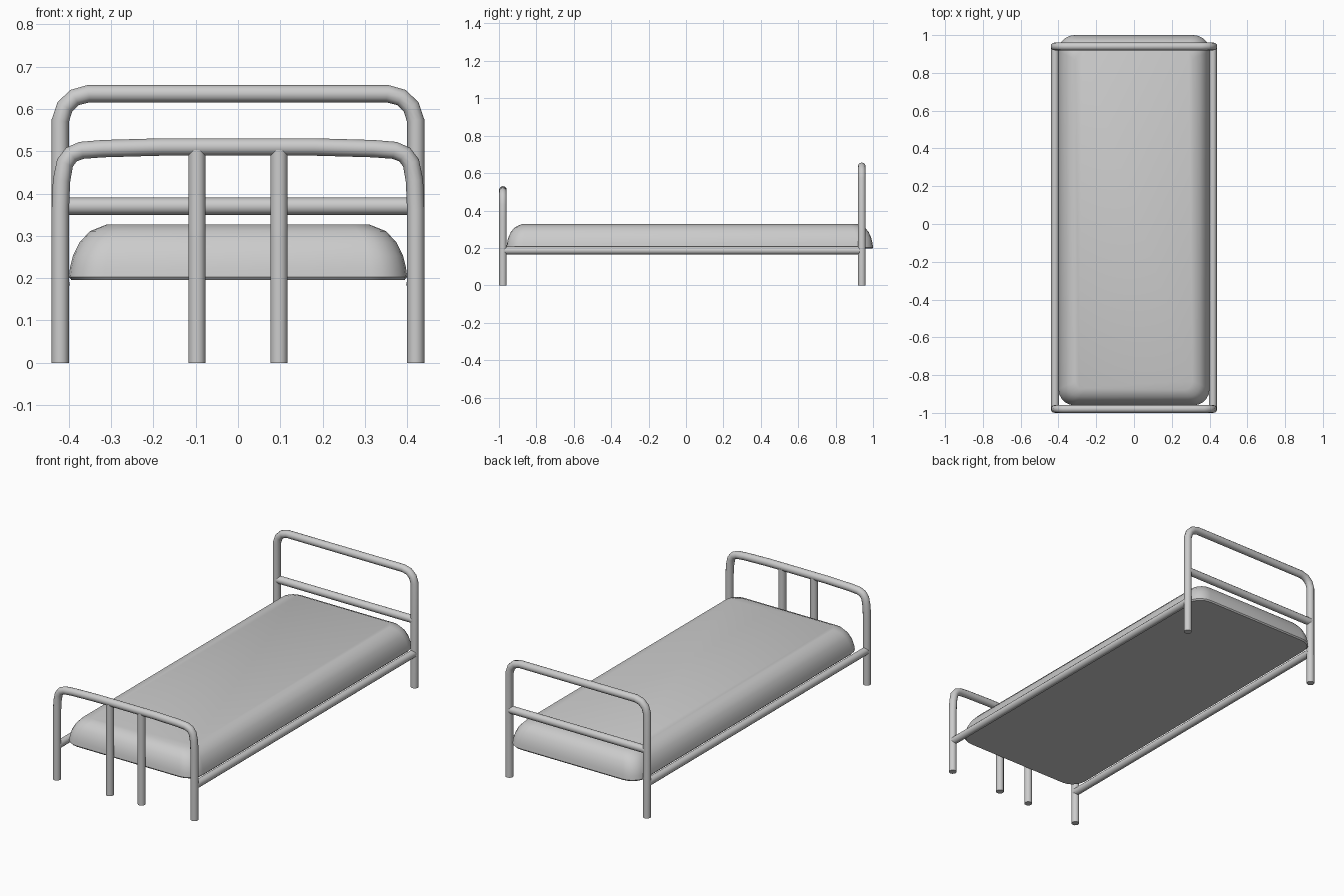
import bpy, bmesh, math

if "Cube" in bpy.data.objects:
    bpy.data.objects.remove(bpy.data.objects["Cube"])

R = 0.0205


def smooth(obj, angle=40):
    bpy.ops.object.select_all(action='DESELECT')
    obj.select_set(True)
    bpy.context.view_layer.objects.active = obj
    bpy.ops.object.shade_smooth_by_angle(angle=math.radians(angle))


def tube(name, pts, r=R):
    cu = bpy.data.curves.new(name, 'CURVE')
    cu.dimensions = '3D'
    cu.bevel_depth = r
    cu.bevel_resolution = 4
    cu.use_fill_caps = True
    sp = cu.splines.new('POLY')
    sp.points.add(len(pts) - 1)
    for p, c in zip(sp.points, pts):
        p.co = (*c, 1)
    obj = bpy.data.objects.new(name, cu)
    bpy.context.collection.objects.link(obj)
    bpy.ops.object.select_all(action='DESELECT')
    obj.select_set(True)
    bpy.context.view_layer.objects.active = obj
    bpy.ops.object.convert(target='MESH')
    smooth(bpy.context.object)


def hoop(name, y, half):
    # half profile (x, z) from foot to middle, mirrored across x = 0
    right = [(x, y, z) for x, z in half]
    left = [(-x, y, z) for x, z in reversed(half)]
    tube(name, right + left)


# bent tube frames at both ends
HEAD_Y, FOOT_Y = 0.94, -0.979
hoop("headboard_frame", HEAD_Y,
     [(0.42, 0), (0.42, 0.572), (0.409, 0.605), (0.386, 0.627), (0.353, 0.636)])
hoop("footboard_frame", FOOT_Y,
     [(0.42, 0), (0.42, 0.36), (0.417, 0.43), (0.409, 0.472), (0.394, 0.492),
      (0.37, 0.502), (0.32, 0.506), (0.18, 0.51)])

# headboard crossbar, footboard posts and side rails
tube("headboard_crossbar", [(-0.42, HEAD_Y, 0.37), (0.42, HEAD_Y, 0.37)])
for side, s in (("left", -1), ("right", 1)):
    tube(side + "_footboard_post", [(s * 0.097, FOOT_Y, 0), (s * 0.097, FOOT_Y, 0.503)])
    tube(side + "_side_rail", [(s * 0.418, FOOT_Y, 0.186), (s * 0.418, HEAD_Y, 0.186)])

# mattress: stacked rounded rectangles
bm = bmesh.new()
CY, HX, HY, SEG = 0.02, 0.4, 0.98, 5
profile = [(0.006, 0.196), (0, 0.203), (0.003, 0.225), (0.01, 0.253),
           (0.026, 0.285), (0.05, 0.311), (0.09, 0.327)]
rings = []
for inset, z in profile:
    ring = []
    hx, hy = HX - inset, HY - inset * 0.9
    rad = 0.085 - inset * 0.4
    for k, (sx, sy) in enumerate(((1, 1), (-1, 1), (-1, -1), (1, -1))):
        for i in range(SEG + 1):
            a = (k + i / SEG) * math.pi / 2
            ring.append(bm.verts.new((sx * (hx - rad) + rad * math.cos(a),
                                      CY + sy * (hy - rad) + rad * math.sin(a), z)))
    rings.append(ring)
for lo, hi in zip(rings, rings[1:]):
    n = len(lo)
    for i in range(n):
        j = (i + 1) % n
        bm.faces.new((lo[i], lo[j], hi[j], hi[i]))
bm.faces.new(rings[0][::-1])
bm.faces.new(rings[-1])
me = bpy.data.meshes.new("mattress")
bm.to_mesh(me)
bm.free()
mattress = bpy.data.objects.new("mattress", me)
bpy.context.collection.objects.link(mattress)
smooth(mattress)
